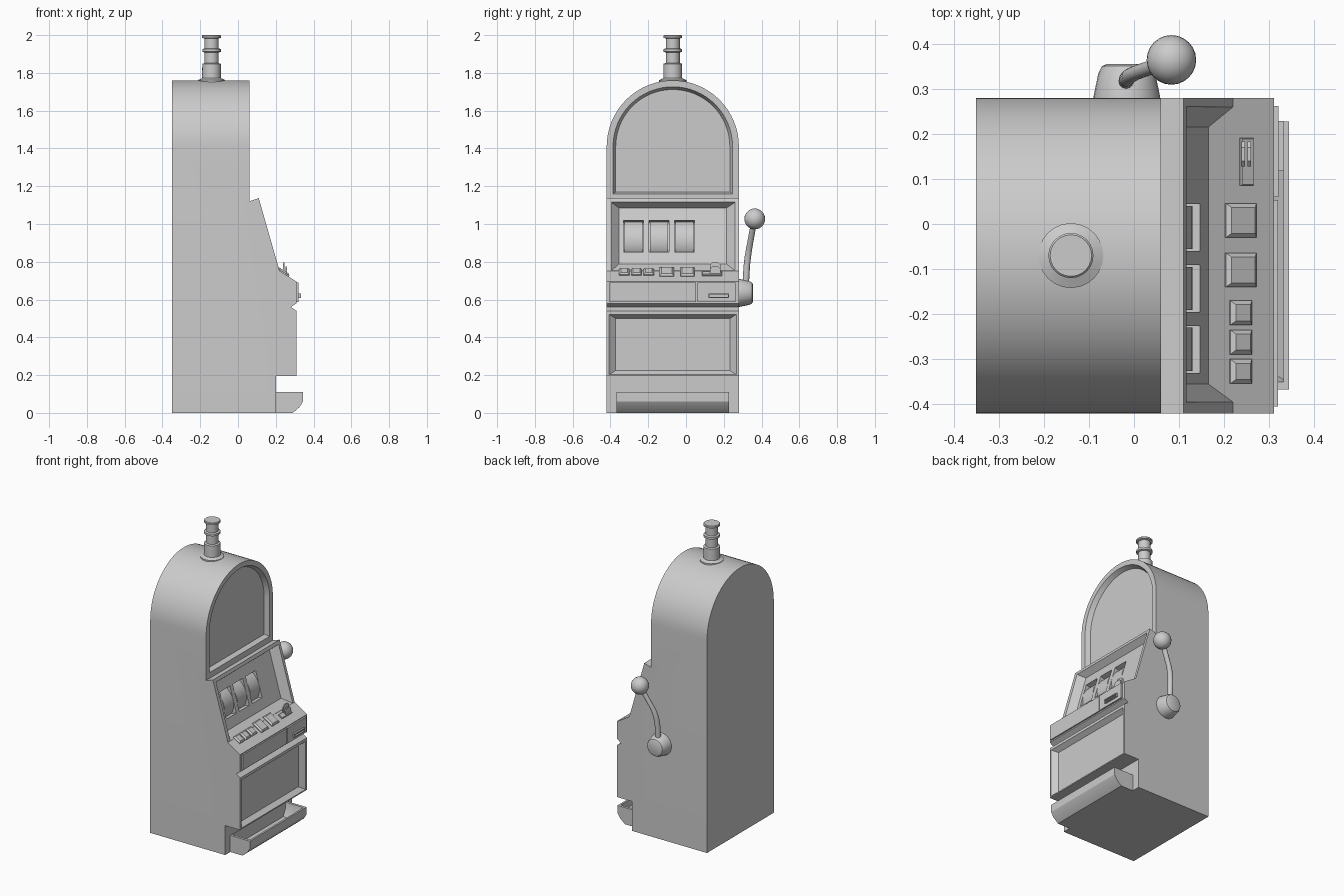
import bpy, bmesh, math
from mathutils import Matrix, Vector

if "Cube" in bpy.data.objects:
    bpy.data.objects.remove(bpy.data.objects["Cube"])

CY = -0.07            # centre line of the cabinet
HALF = 0.35           # half width of the cabinet


def loft(name, rings, matrix=None, smooth=True):
    """Closed solid through a list of rings with equal point counts."""
    bm = bmesh.new()
    rows = [[bm.verts.new(p) for p in ring] for ring in rings]
    n = len(rows[0])
    for a, b in zip(rows, rows[1:]):
        for i in range(n):
            j = (i + 1) % n
            bm.faces.new((a[i], a[j], b[j], b[i]))
    bm.faces.new(rows[0][::-1])
    bm.faces.new(rows[-1])
    bmesh.ops.recalc_face_normals(bm, faces=bm.faces)
    return finish(name, bm, matrix, smooth)


def finish(name, bm, matrix=None, smooth=True):
    if matrix:
        bm.transform(matrix)
    me = bpy.data.meshes.new(name)
    bm.to_mesh(me)
    bm.free()
    ob = bpy.data.objects.new(name, me)
    bpy.context.collection.objects.link(ob)
    if smooth:
        smooth_angle(ob)
    return ob


def smooth_angle(ob):
    bpy.ops.object.select_all(action='DESELECT')
    ob.select_set(True)
    bpy.context.view_layer.objects.active = ob
    bpy.ops.object.shade_smooth_by_angle(angle=math.radians(30))


def boolean(ob, cutter, operation='DIFFERENCE'):
    cutter.hide_render = True
    mod = ob.modifiers.new("cut", 'BOOLEAN')
    mod.operation, mod.object, mod.solver = operation, cutter, 'EXACT'
    bpy.context.view_layer.objects.active = ob
    bpy.ops.object.modifier_apply(modifier=mod.name)
    bpy.data.objects.remove(cutter)


def prism_y(name, pts, y0, y1, **kw):
    return loft(name, [[(x, y, z) for x, z in pts] for y in (y0, y1)], **kw)


def rect(lx, y0, y1, bottom_top):
    """Rectangle spanning y0..y1 between two (x, z) points."""
    (xb, zb), (xt, zt) = bottom_top
    return [(xb, y0, zb), (xb, y1, zb), (xt, y1, zt), (xt, y0, zt)]


def block(name, x0, x1, y0, y1, z0, z1, bevel=0.0, matrix=None):
    """Box whose top (z1) is inset by the bevel."""
    def ring(z, i):
        return [(x0 + i, y0 + i, z), (x1 - i, y0 + i, z), (x1 - i, y1 - i, z), (x0 + i, y1 - i, z)]
    rings = [ring(z0, 0), ring(z1, 0)]
    if bevel:
        rings = [ring(z0, 0), ring(z1 - bevel, 0), ring(z1, bevel)]
    return loft(name, rings, matrix, smooth=False)


def circle(c, r, axis='Z', n=24):
    out = []
    for i in range(n):
        a = 2 * math.pi * i / n
        u, v = r * math.cos(a), r * math.sin(a)
        out.append((c[0] + u, c[1] + v, c[2]) if axis == 'Z' else (c[0] + u, c[1], c[2] + v))
    return out


def arch(x, half, bottom, spring=1.41, n=32):
    pts = [(x, CY - half, bottom), (x, CY + half, bottom)]
    for i in range(n + 1):
        a = math.pi * i / n
        pts.append((x, CY + half * math.cos(a), spring + half * math.sin(a)))
    return pts


# Cabinet: side profile intersected with an arched front outline
profile = [(-0.35, 0), (0.2, 0), (0.2, 0.195), (0.31, 0.195), (0.31, 0.54), (0.28, 0.56),
           (0.31, 0.58), (0.31, 0.695), (0.22, 0.752), (0.11, 1.137), (0.06, 1.12), (0.06, 1.9), (-0.35, 1.9)]
cabinet = prism_y("cabinet", profile, -0.6, 0.5)
boolean(cabinet, loft("outline", [arch(-0.6, HALF, -0.1), arch(0.6, HALF, -0.1)]), 'INTERSECT')

# Arched top screen recess
boolean(cabinet, loft("screen_cut", [arch(0.03, 0.302, 1.17), arch(0.061, 0.317, 1.158), arch(0.08, 0.317, 1.158)]))

# Slanted reel bay with splayed cheeks
inner = rect(0, -0.355, 0.215, ((0.165, 0.788), (0.08, 1.085)))
outer = rect(0, -0.395, 0.26, ((0.22, 0.753), (0.116, 1.115)))
beyond = [tuple(Vector(i) + 1.2 * (Vector(o) - Vector(i))) for i, o in zip(inner, outer)]
boolean(cabinet, loft("bay_cut", [inner, beyond]))

# Lower panel recess
lower = [rect(0, -0.372, 0.232, ((0.28, 0.225), (0.28, 0.5))),
         rect(0, -0.408, 0.268, ((0.311, 0.202), (0.311, 0.522))),
         rect(0, -0.408, 0.268, ((0.35, 0.202), (0.35, 0.522)))]
boolean(cabinet, loft("lower_cut", lower))

# Reel windows and the curved reels behind them
tilt = math.atan2(0.085, 0.297)
for i, y in enumerate((-0.278, -0.143, -0.008)):
    frame = Matrix.Translation((0.123, y, 0.936)) @ Matrix.Rotation(-tilt, 4, 'Y')
    boolean(cabinet, block("window_cut", -0.045, 0.02, -0.052, 0.052, -0.087, 0.087, matrix=frame))
    R, arc = 0.12, []
    for k in range(13):
        a = math.radians(-47 + 94 * k / 12)
        arc.append((R * math.cos(a) - R + 0.002, R * math.sin(a)))
    arc += [(-0.046, 0.087), (-0.046, -0.087)]
    prism_y(f"reel_{i + 1}", arc, -0.048, 0.048, matrix=frame)
smooth_angle(cabinet)

# Button deck
slope = math.atan2(0.057, 0.09)


def deck(x, y):
    return Matrix.Translation((x, y, 0.752 - 0.6333 * (x - 0.22))) @ Matrix.Rotation(slope, 4, 'Y')


buttons = [(-0.327, 0.024, 0.027), (-0.262, 0.024, 0.027), (-0.197, 0.024, 0.027),
           (-0.102, 0.034, 0.038), (0.008, 0.034, 0.038)]
for i, (y, hx, hy) in enumerate(buttons):
    hx /= math.cos(slope)
    block(f"button_{i + 1}", -hx, hx, -hy, hy, -0.005, 0.014, 0.009, deck(0.235, y))

# Coin acceptor on the deck
block("coin_plate", -0.017, 0.017, -0.053, 0.053, -0.004, 0.009, 0.003, deck(0.248, 0.138))
for i, (x, h) in enumerate(((0.238, 0.796), (0.252, 0.775))):
    fin = [(x, 0.127, 0.73), (x, 0.183, 0.73), (x, 0.183, h - 0.012), (x, 0.17, h), (x, 0.14, h), (x, 0.127, h - 0.012)]
    loft(f"coin_guide_{i + 1}", [fin, [(p[0] + 0.008, p[1], p[2]) for p in fin]], smooth=False)

# Front band plates and ticket slot
block("band_plate", 0.305, 0.319, -0.405, 0.053, 0.588, 0.69)
block("ticket_plate", 0.305, 0.321, 0.09 - 0.03, 0.262, 0.588, 0.69)
slot = block("ticket_mouth", 0.315, 0.333, 0.118, 0.228, 0.608, 0.632)
boolean(slot, block("mouth_cut", 0.322, 0.36, 0.124, 0.222, 0.614, 0.626))

# Payout tray
tray = prism_y("payout_tray", [(0.195, 0.0), (0.29, 0.0), (0.325, 0.03), (0.344, 0.06), (0.344, 0.11), (0.195, 0.11)],
               -0.367, 0.227)


def tray_ring(z, x1, s):
    return [(0.203, -0.355 + s, z), (x1, -0.355 + s, z), (x1, 0.215 - s, z), (0.203, 0.215 - s, z)]


boolean(tray, loft("tray_cut", [tray_ring(0.025, 0.295, 0.03), tray_ring(0.065, 0.332, 0.01), tray_ring(0.15, 0.332, 0)]))
smooth_angle(tray)

# Top lamp
lamp = [(1.74, 0.072), (1.762, 0.072), (1.772, 0.05), (1.848, 0.049), (1.852, 0.037), (1.908, 0.037),
        (1.912, 0.049), (1.926, 0.049), (1.93, 0.037), (1.982, 0.037), (1.986, 0.05), (1.996, 0.05), (2.0, 0.046)]
loft("top_lamp", [circle((-0.14, CY, z), r) for z, r in lamp])

# Pull lever: hub, arm and ball
loft("lever_hub", [circle((-0.016, y, 0.635), r, 'Y') for y, r in
                   ((0.27, 0.074), (0.282, 0.074), (0.335, 0.063), (0.35, 0.055), (0.355, 0.044))])
arm = [(-0.018, 0.315, 0.66, 0.017), (-0.016, 0.322, 0.78, 0.017), (-0.01, 0.328, 0.83, 0.017),
       (0.005, 0.336, 0.88, 0.016), (0.075, 0.36, 1.01, 0.016)]
loft("lever_arm", [circle((x, y, z), r, n=16) for x, y, z, r in arm])
ball = bmesh.new()
bmesh.ops.create_uvsphere(ball, u_segments=24, v_segments=14, radius=0.055)
finish("lever_ball", ball, Matrix.Translation((0.083, 0.364, 1.027)))
